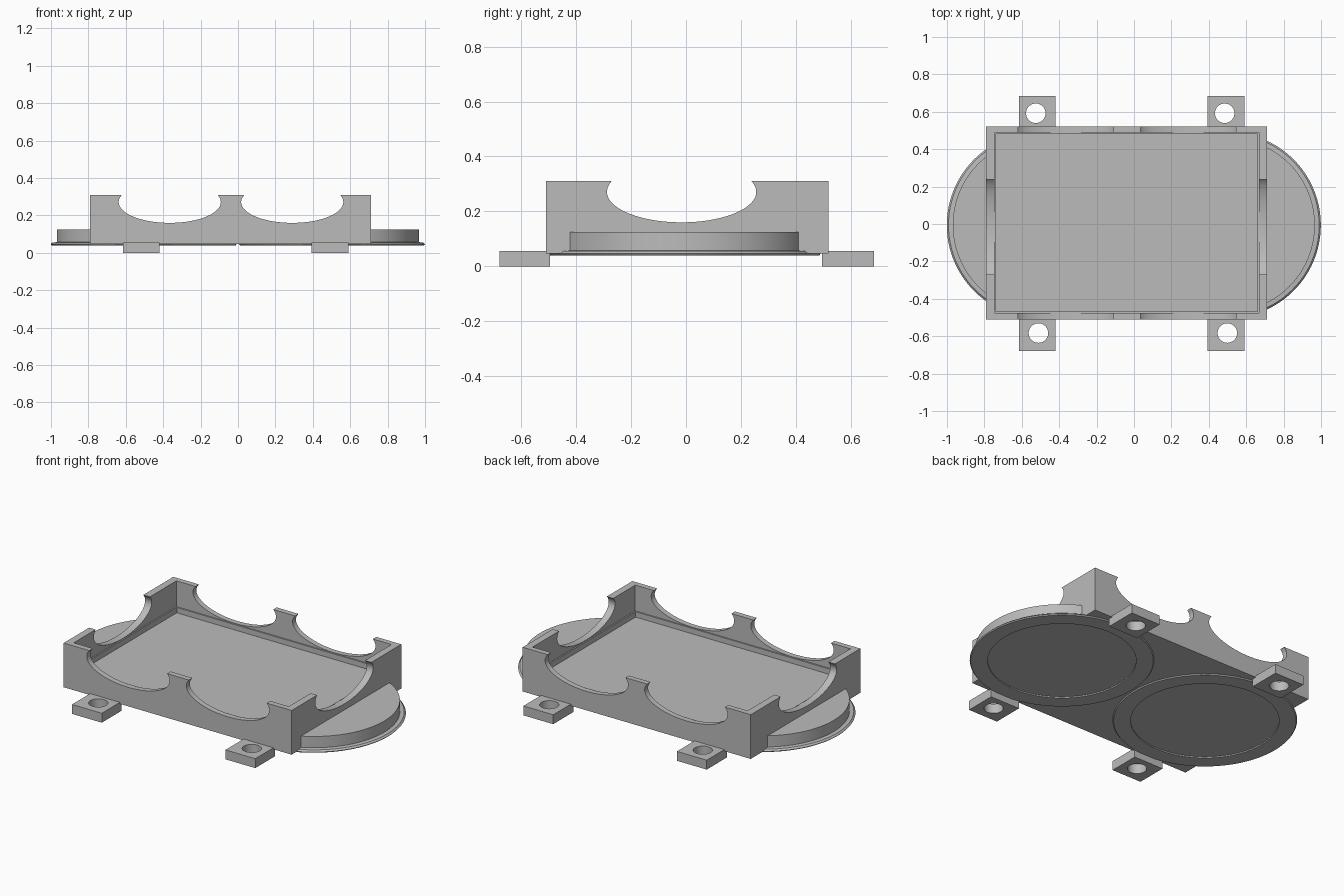
import bpy, bmesh, math
from mathutils import Matrix, Vector

if "Cube" in bpy.data.objects:
    bpy.data.objects.remove(bpy.data.objects["Cube"], do_unlink=True)

grey = bpy.data.materials.new("plain grey")
grey.use_nodes = True
COLOUR = (0.5, 0.5, 0.5, 1)
grey.diffuse_color = COLOUR
grey.node_tree.nodes["Principled BSDF"].inputs["Base Color"].default_value = COLOUR


def finish(name, bm):
    bmesh.ops.recalc_face_normals(bm, faces=bm.faces)
    mesh = bpy.data.meshes.new(name)
    bm.to_mesh(mesh)
    bm.free()
    mesh.materials.append(grey)
    obj = bpy.data.objects.new(name, mesh)
    bpy.context.collection.objects.link(obj)
    return obj


def box(name, x, y, z):
    bm = bmesh.new()
    bmesh.ops.create_cube(bm, size=1)
    for v in bm.verts:
        v.co = Vector([(a + b) / 2 + c * (b - a) for (a, b), c in zip((x, y, z), v.co)])
    return finish(name, bm)


def cylinder(name, centre, rx, ry, depth, turn=None):
    bm = bmesh.new()
    bmesh.ops.create_cone(bm, cap_ends=True, segments=96, radius1=1, radius2=1, depth=depth)
    bmesh.ops.scale(bm, vec=(rx, ry, 1), verts=bm.verts)
    if turn:
        bmesh.ops.rotate(bm, matrix=Matrix.Rotation(math.pi / 2, 3, turn), verts=bm.verts)
    bmesh.ops.translate(bm, vec=centre, verts=bm.verts)
    return finish(name, bm)


def lathe(name, centre, profile):
    bm = bmesh.new()
    verts = [bm.verts.new((r, 0, z)) for r, z in profile]
    edges = [bm.edges.new(pair) for pair in zip(verts, verts[1:])]
    bmesh.ops.spin(bm, geom=verts + edges, axis=(0, 0, 1), cent=(0, 0, 0),
                   angle=math.tau, steps=96)
    bmesh.ops.remove_doubles(bm, verts=bm.verts, dist=0.0001)
    bmesh.ops.translate(bm, vec=centre, verts=bm.verts)
    return finish(name, bm)


def cut(obj, cutters):
    bpy.context.view_layer.objects.active = obj
    for cutter in cutters:
        mod = obj.modifiers.new("cut", "BOOLEAN")
        mod.operation, mod.solver, mod.object = "DIFFERENCE", "EXACT", cutter
        bpy.ops.object.modifier_apply(modifier=mod.name)
        bpy.data.objects.remove(cutter, do_unlink=True)


def smooth(obj):
    bpy.ops.object.select_all(action="DESELECT")
    obj.select_set(True)
    bpy.context.view_layer.objects.active = obj
    bpy.ops.object.shade_smooth_by_angle(angle=math.radians(25))


# Open tray with a small ledge round the floor and scooped walls
tray = box("tray", (-0.79, 0.71), (-0.51, 0.52), (0.047, 0.31))
cut(tray, [
    box("upper_cavity", (-0.747, 0.668), (-0.477, 0.488), (0.157, 0.5)),
    box("lower_cavity", (-0.739, 0.66), (-0.469, 0.48), (0.125, 0.4)),
    cylinder("left_scoop", (0.29, 0, 0.271), 0.273, 0.111, 3, "X"),
    cylinder("right_scoop", (-0.365, 0, 0.271), 0.273, 0.111, 3, "X"),
    cylinder("end_scoop", (0, -0.016, 0.271), 0.111, 0.272, 3, "Y"),
])
smooth(tray)

# Round cups under the tray, each with a thin flange and a shallow recess below
for side, x in (("left", 0.502), ("right", -0.504)):
    cup = lathe(side + "_cup", (x, -0.006, 0), [
        (0, 0.047), (0.4, 0.047), (0.4, 0.04), (0.492, 0.04), (0.497, 0.046),
        (0.488, 0.055), (0.465, 0.057), (0.465, 0.124), (0, 0.124)])
    smooth(cup)

# Four mounting tabs with screw holes
for end, y, hole_y, shift in (("front", (-0.68, -0.495), -0.583, 0),
                              ("back", (0.495, 0.685), 0.592, -0.014)):
    for side, x in (("left", 0.492), ("right", -0.518)):
        tab = box(f"{end}_{side}_tab", (x - 0.098, x + 0.098), y, (0, 0.056))
        cut(tab, [cylinder("hole", (x + 0.007 + shift, hole_y, 0), 0.052, 0.052, 1)])
        smooth(tab)
